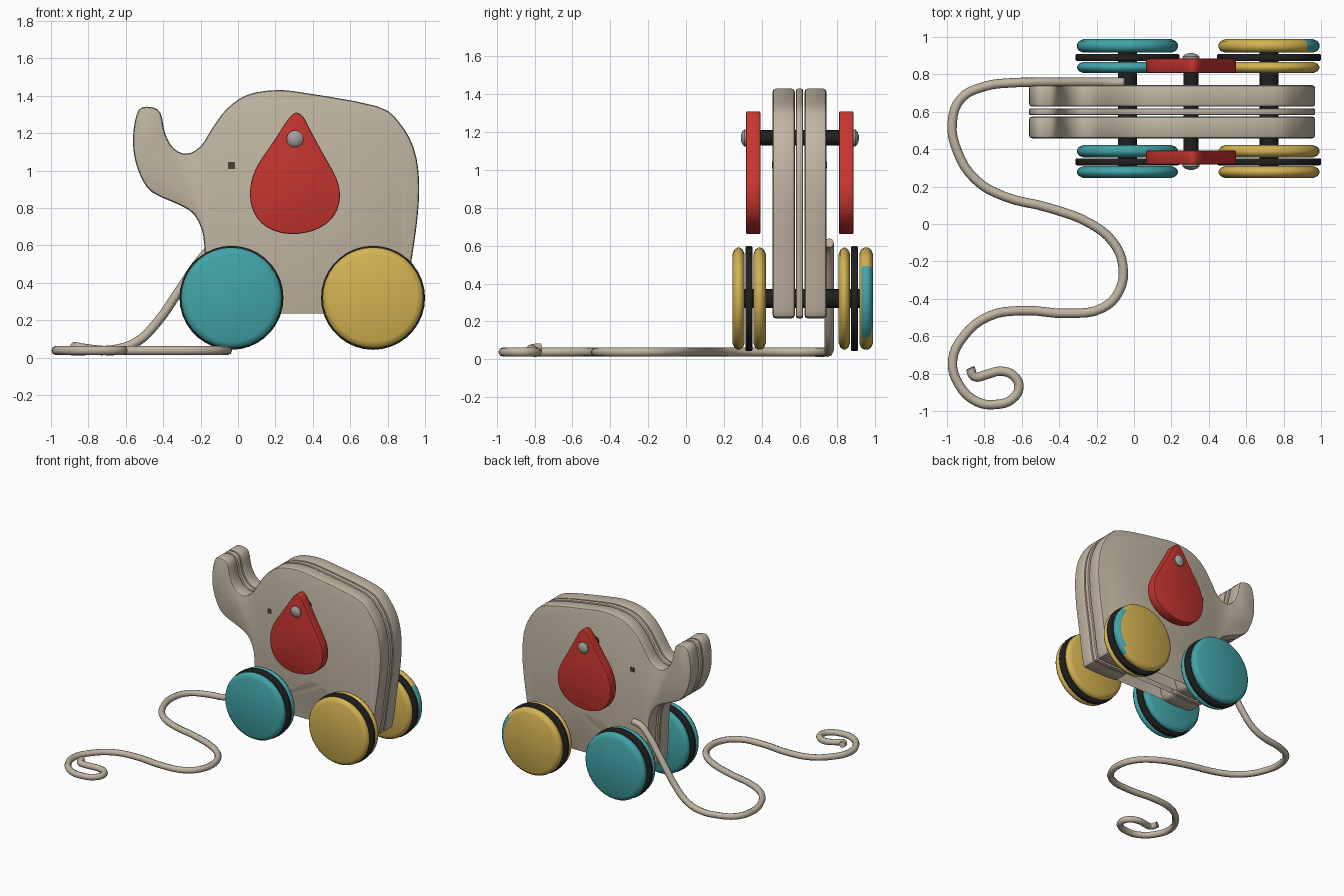
import bpy, bmesh, math
from mathutils import Vector

if "Cube" in bpy.data.objects:
    bpy.data.objects.remove(bpy.data.objects["Cube"])


def material(name, rgb):
    m = bpy.data.materials.new(name)
    m.diffuse_color = (*rgb, 1)
    m.use_nodes = True
    m.node_tree.nodes["Principled BSDF"].inputs["Base Color"].default_value = m.diffuse_color
    return m


TAN = material("warm grey wood", (0.53, 0.46, 0.36))
RED = material("red", (0.56, 0.035, 0.028))
TEAL = material("teal", (0.053, 0.37, 0.39))
YELLOW = material("yellow", (0.66, 0.45, 0.085))
BLACK = material("black rubber", (0.014, 0.014, 0.014))
GREY = material("pin grey", (0.36, 0.35, 0.33))
BROWN = material("dark brown", (0.07, 0.05, 0.035))


def finish(name, bm, mats, angle=35):
    bmesh.ops.recalc_face_normals(bm, faces=bm.faces)
    me = bpy.data.meshes.new(name)
    bm.to_mesh(me)
    bm.free()
    ob = bpy.data.objects.new(name, me)
    bpy.context.collection.objects.link(ob)
    for m in mats:
        me.materials.append(m)
    bpy.ops.object.select_all(action='DESELECT')
    bpy.context.view_layer.objects.active = ob
    ob.select_set(True)
    bpy.ops.object.shade_smooth_by_angle(angle=math.radians(angle))
    return ob


def smooth_loop(pts, n=3):
    """Closed Catmull-Rom curve through the points."""
    out, k = [], len(pts)
    for i in range(k):
        a, b, c, d = (Vector(pts[(i + j) % k]) for j in (-1, 0, 1, 2))
        for s in range(n):
            t = s / n
            out.append(0.5 * (2 * b + (c - a) * t + (2 * a - 5 * b + 4 * c - d) * t * t
                              + (3 * b - a - 3 * c + d) * t ** 3))
    return out


def slab(name, outline, y0, y1, mat, bevel):
    bm = bmesh.new()
    face = bm.faces.new([bm.verts.new((p.x, y0, p.y)) for p in outline])
    top = bmesh.ops.extrude_face_region(bm, geom=[face])["geom"]
    bmesh.ops.translate(bm, vec=(0, y1 - y0, 0),
                        verts=[v for v in top if isinstance(v, bmesh.types.BMVert)])
    if bevel:
        rims = [e for e in bm.edges if abs(e.verts[0].co.y - e.verts[1].co.y) < 1e-5]
        bmesh.ops.bevel(bm, geom=rims, offset=bevel, segments=2, profile=0.5, affect='EDGES')
    return finish(name, bm, [mat])


def lathe(name, x, z, profile, mats, segs=36, rule=None):
    """Turn an (radius, y) profile round a y-parallel axis."""
    bm = bmesh.new()
    rings = []
    for r, y in profile:
        rings.append([bm.verts.new((x + r * math.cos(2 * math.pi * i / segs), y,
                                    z + r * math.sin(2 * math.pi * i / segs)))
                      for i in range(segs)])
    for a, b in zip(rings, rings[1:]):
        for i in range(segs):
            j = (i + 1) % segs
            bm.faces.new((a[i], a[j], b[j], b[i]))
    bm.faces.new(rings[0])
    bm.faces.new(rings[-1])
    if rule:
        for f in bm.faces:
            f.material_index = int(rule(f.calc_center_median()))
    return finish(name, bm, mats)


def disc_profile(r, y0, y1, e):
    return [(r - e * 1.3, y0), (r - e * 0.4, y0 + e * 0.4), (r, y0 + e),
            (r, y1 - e), (r - e * 0.4, y1 - e * 0.4), (r - e * 1.3, y1)]


# Body: two thick boards with a thin one between
body = smooth_loop([
    (-0.53, 1.325), (-0.47, 1.34), (-0.415, 1.31), (-0.39, 1.2), (-0.345, 1.12), (-0.275, 1.09),
    (-0.2, 1.13), (-0.135, 1.23), (-0.06, 1.33), (0.05, 1.405), (0.2, 1.43), (0.36, 1.415),
    (0.74, 1.345), (0.86, 1.26), (0.94, 1.12), (0.968, 0.95), (0.96, 0.75), (0.925, 0.5),
    (0.89, 0.26), (0.85, 0.22), (0.6, 0.22), (0.55, 0.26), (0.51, 0.44), (0.45, 0.51),
    (0.35, 0.535), (0.25, 0.51), (0.18, 0.45), (0.12, 0.26), (0.07, 0.22), (-0.12, 0.22),
    (-0.16, 0.26), (-0.18, 0.6), (-0.2, 0.7), (-0.24, 0.77), (-0.31, 0.815), (-0.46, 0.885),
    (-0.525, 0.98), (-0.558, 1.1), (-0.558, 1.22)])
slab("body_board_near", body, 0.458, 0.575, TAN, 0.016)
slab("body_board_middle", body, 0.582, 0.618, TAN, 0.008)
slab("body_board_far", body, 0.627, 0.742, TAN, 0.016)

# Ears and eyes on both sides
ear = smooth_loop([
    (0.31, 1.31), (0.265, 1.27), (0.19, 1.155), (0.1, 1.02), (0.066, 0.91), (0.075, 0.8),
    (0.13, 0.715), (0.22, 0.67), (0.32, 0.662), (0.43, 0.69), (0.515, 0.76), (0.545, 0.86),
    (0.525, 0.96), (0.455, 1.09), (0.385, 1.22), (0.35, 1.285)])
eye = [Vector((-0.035 + dx * 0.018, 1.027 + dz * 0.018))
       for dx, dz in ((-1, -1), (1, -1), (1, 1), (-1, 1))]
slab("ear_near", ear, 0.318, 0.393, RED, 0.008)
slab("ear_far", ear, 0.808, 0.885, RED, 0.008)
slab("eye_near", eye, 0.455, 0.46, BROWN, 0)
slab("eye_far", eye, 0.74, 0.745, BROWN, 0)

# Ear pin: dark rod with grey domed heads
lathe("ear_rod", 0.305, 1.17, [(0.04, 0.35), (0.04, 0.85)], [BLACK], 20)
for side, y, s in (("near", 0.32, -1), ("far", 0.883, 1)):
    lathe("ear_pin_" + side, 0.305, 1.17,
          [(0.045, y), (0.045, y + s * 0.012), (0.032, y + s * 0.024), (0.012, y + s * 0.03)],
          [GREY], 20)


# Wheels: two rounded discs with a black tyre between, on a black axle
def patch(c):
    return c.x > 0.9 and c.z < 0.5 and c.y > 0.925 and math.hypot(c.x - 0.725, c.z - 0.32) > 0.22


for pos, x, mat in (("front", -0.035, TEAL), ("rear", 0.722, YELLOW)):
    lathe(pos + "_axle", x, 0.32, [(0.05, 0.28), (0.05, 0.95)], [BLACK], 20)
    for side, outer, tyre, inner in (
            ("near", (0.246, 0.31), (0.314, 0.351), (0.356, 0.422)),
            ("far", (0.916, 0.988), (0.872, 0.909), (0.807, 0.867))):
        n = pos + "_wheel_" + side
        special = pos == "rear" and side == "far"
        lathe(n + "_outer_disc", x, 0.32, disc_profile(0.27, *outer, 0.026),
              [mat, TEAL] if special else [mat], rule=patch if special else None)
        lathe(n + "_inner_disc", x, 0.32, disc_profile(0.27, *inner, 0.026), [mat])
        lathe(n + "_tyre", x, 0.32, disc_profile(0.278, *tyre, 0.006), [BLACK])

# Pull cord: starts on the far side of the chest and winds along the floor
path = [(-0.05, 0.757, 0.615), (-0.12, 0.757, 0.6), (-0.19, 0.757, 0.535), (-0.3, 0.757, 0.38),
        (-0.44, 0.757, 0.18), (-0.54, 0.757, 0.085), (-0.65, 0.755, 0.045)]
path += [(x, y, 0.038) for x, y in (
    (-0.8, 0.735), (-0.925, 0.67), (-0.972, 0.54), (-0.945, 0.39), (-0.85, 0.24), (-0.7, 0.15),
    (-0.45, 0.085), (-0.23, 0), (-0.11, -0.1), (-0.06, -0.22), (-0.08, -0.36), (-0.17, -0.45),
    (-0.35, -0.478), (-0.6, -0.463), (-0.78, -0.495), (-0.91, -0.6), (-0.97, -0.73),
    (-0.935, -0.86), (-0.84, -0.95), (-0.74, -0.965), (-0.65, -0.935), (-0.615, -0.87),
    (-0.645, -0.81), (-0.715, -0.787))]
path += [(-0.79, -0.805, 0.045), (-0.855, -0.815, 0.055), (-0.875, -0.77, 0.06)]
cu = bpy.data.curves.new("pull_cord", 'CURVE')
cu.dimensions = '3D'
cu.bevel_depth, cu.bevel_resolution, cu.use_fill_caps = 0.025, 2, True
sp = cu.splines.new('BEZIER')
sp.resolution_u = 4
sp.bezier_points.add(len(path) - 1)
for bp, p in zip(sp.bezier_points, path):
    bp.co = p
    bp.handle_left_type = bp.handle_right_type = 'AUTO'
cu.materials.append(TAN)
cord = bpy.data.objects.new("pull_cord", cu)
bpy.context.collection.objects.link(cord)
bpy.ops.object.select_all(action='DESELECT')
bpy.context.view_layer.objects.active = cord
cord.select_set(True)
bpy.ops.object.convert(target='MESH')
bpy.ops.object.shade_smooth_by_angle(angle=math.radians(50))
